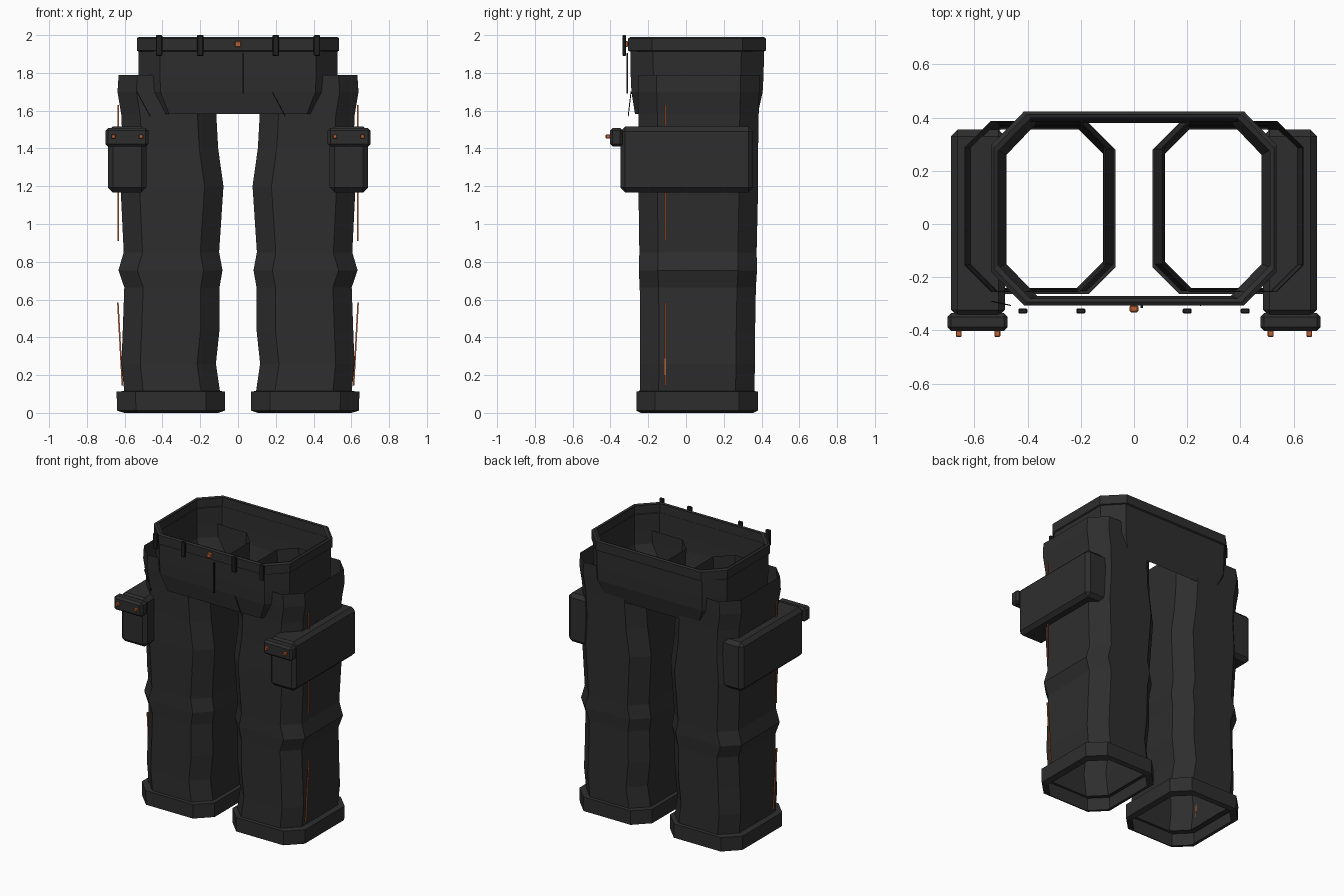
import bpy, bmesh, math
from mathutils import Vector

if "Cube" in bpy.data.objects:
    bpy.data.objects.remove(bpy.data.objects["Cube"])


def material(name, rgb):
    m = bpy.data.materials.new(name)
    m.diffuse_color = (*rgb, 1)
    m.use_nodes = True
    m.node_tree.nodes["Principled BSDF"].inputs["Base Color"].default_value = m.diffuse_color
    return m


CLOTH = material("charcoal cloth", (0.027, 0.027, 0.027))
TRIM = material("black trim", (0.014, 0.014, 0.014))
ORANGE = material("orange accent", (0.50, 0.12, 0.035))


def finish(name, bm, mat):
    bmesh.ops.recalc_face_normals(bm, faces=bm.faces)
    me = bpy.data.meshes.new(name)
    bm.to_mesh(me)
    bm.free()
    me.materials.append(mat)
    ob = bpy.data.objects.new(name, me)
    bpy.context.collection.objects.link(ob)
    return ob


def octagon(x0, x1, y0, y1, cx, cy):
    return [(x0 + cx, y0), (x1 - cx, y0), (x1, y0 + cy), (x1, y1 - cy),
            (x1 - cx, y1), (x0 + cx, y1), (x0, y1 - cy), (x0, y0 + cy)]


def tube(name, rows, chamfer, mat, side=1):
    """Open eight-sided tube; rows are (z, x0, x1, y0, y1)."""
    bm = bmesh.new()
    rings = [[bm.verts.new((side * x, y, r[0])) for x, y in octagon(*r[1:], *chamfer)]
             for r in rows]
    for a, b in zip(rings, rings[1:]):
        for i in range(8):
            j = (i + 1) % 8
            bm.faces.new((a[i], a[j], b[j], b[i]))
    # keep the normals pointing outward on an open tube
    ob = finish(name, bm, mat)
    me = ob.data
    f = me.polygons[0]
    if f.normal.y > 0:
        me.flip_normals()
    return ob


def box(name, x, y, z, mat, bevel=0.0):
    bm = bmesh.new()
    bmesh.ops.create_cube(bm, size=1)
    for v in bm.verts:
        v.co = Vector([(r[0] + r[1]) / 2 + c * (r[1] - r[0]) for c, r in zip(v.co, (x, y, z))])
    if bevel:
        bmesh.ops.bevel(bm, geom=bm.edges[:], offset=bevel, segments=1, affect='EDGES')
    return finish(name, bm, mat)


def strip(name, p, q, width, mat):
    """Thin square cord from p to q."""
    p, q = Vector(p), Vector(q)
    bm = bmesh.new()
    bmesh.ops.create_cube(bm, size=1)
    for v in bm.verts:
        v.co = Vector((v.co.x * width, v.co.y * width, v.co.z * (q - p).length))
    ob = finish(name, bm, mat)
    ob.location = (p + q) / 2
    ob.rotation_euler = (q - p).to_track_quat('Z', 'Y').to_euler()
    return ob


# trouser leg rows: height, inner x, outer x, front y, back y
LEG = [(0.11, 0.095, 0.602, -0.245, 0.362), (0.26, 0.117, 0.617, -0.243, 0.365),
       (0.44, 0.098, 0.610, -0.243, 0.366), (0.665, 0.098, 0.602, -0.245, 0.370),
       (0.755, 0.082, 0.633, -0.250, 0.376), (0.85, 0.100, 0.605, -0.247, 0.374),
       (1.20, 0.077, 0.622, -0.252, 0.382), (1.40, 0.105, 0.610, -0.250, 0.382),
       (1.58, 0.115, 0.618, -0.252, 0.385), (1.70, 0.110, 0.638, -0.255, 0.388),
       (1.79, 0.105, 0.632, -0.255, 0.388)]
CUFF = [(0.0, 0.105, 0.602, -0.24, 0.355), (0.012, 0.070, 0.640, -0.263, 0.380),
        (0.112, 0.070, 0.643, -0.263, 0.380), (0.116, 0.095, 0.602, -0.245, 0.362)]

for side, word in ((-1, "left"), (1, "right")):
    def span(a, b):
        return sorted((side * a, side * b))

    tube(word + "_leg", LEG, (0.10, 0.10), CLOTH, side)
    tube(word + "_cuff", CUFF, (0.10, 0.10), CLOTH, side)
    # side pouch, front flap and snaps
    box(word + "_pouch", span(0.485, 0.688), (-0.348, 0.355), (1.168, 1.515), CLOTH, 0.025)
    box(word + "_pouch_flap", span(0.475, 0.702), (-0.402, -0.335), (1.41, 1.508), CLOTH, 0.014)
    for x in (0.514, 0.659):
        box(word + "_pouch_snap", span(x - 0.011, x + 0.011), (-0.425, -0.400),
            (1.452, 1.474), ORANGE, 0.003)
    # side piping
    strip(word + "_lower_piping", (side * 0.612, -0.11, 0.145), (side * 0.636, -0.11, 0.585), 0.008, ORANGE)
    strip(word + "_upper_piping", (side * 0.634, -0.11, 0.91), (side * 0.634, -0.11, 1.63), 0.008, ORANGE)
    # belt loops
    for x in (0.2, 0.418):
        box(word + "_belt_loop", span(x - 0.017, x + 0.017), (-0.337, -0.318), (1.89, 2.0), TRIM, 0.004)

# hips and waistband
tube("hips", [(1.583, -0.48, 0.48, -0.270, 0.380), (1.70, -0.525, 0.525, -0.289, 0.406),
              (1.79, -0.528, 0.528, -0.293, 0.411), (1.985, -0.528, 0.528, -0.296, 0.414)],
     (0.115, 0.12), CLOTH)
tube("waistband", [(1.912, -0.526, 0.526, -0.294, 0.412), (1.918, -0.536, 0.536, -0.306, 0.423),
                   (1.982, -0.536, 0.536, -0.306, 0.423), (1.99, -0.526, 0.526, -0.294, 0.412),
                   (1.985, -0.512, 0.512, -0.280, 0.398)], (0.122, 0.125), CLOTH)

# waist button, fly and pocket seams
box("waist_button", (-0.016, 0.016), (-0.332, -0.306), (1.937, 1.968), ORANGE, 0.004)
box("fly_seam", (0.024, 0.033), (-0.316, -0.307), (1.69, 1.905), TRIM)
for x in (-0.535, 0.18):
    strip("pocket_seam", (x, -0.291, 1.70), (x + 0.07, -0.306, 1.57), 0.004, TRIM)
